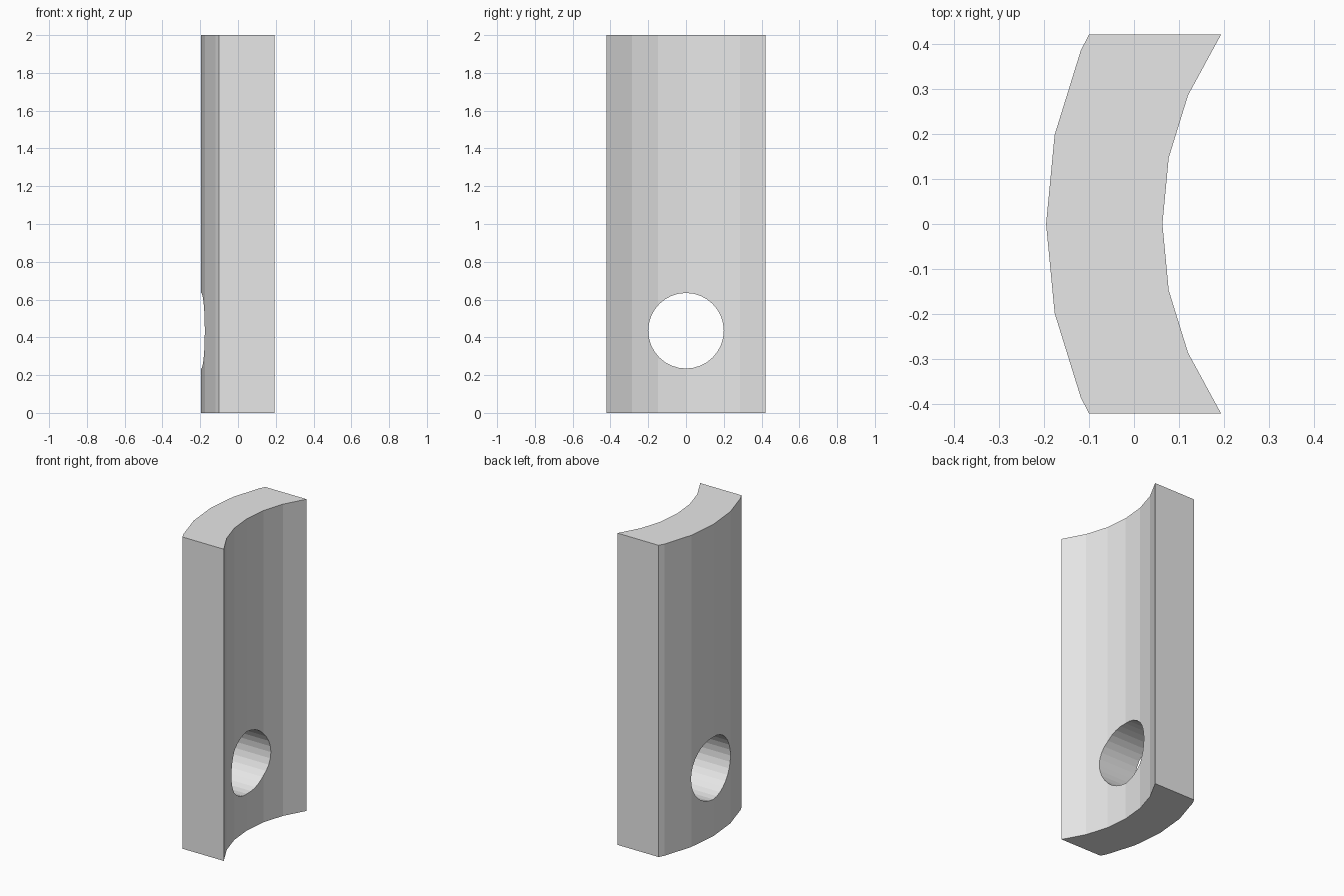
import bpy
import bmesh
import math
from mathutils import Matrix

HEIGHT = 2.0
HOLE_RADIUS = 0.2
HOLE_Z = 0.435

cube = bpy.data.objects.get("Cube")
if cube:
    bpy.data.objects.remove(cube, do_unlink=True)

# Plain grey material
grey = bpy.data.materials.new("light_grey")
grey.use_nodes = True
colour = (0.8, 0.8, 0.8, 1)
grey.diffuse_color = colour
grey.node_tree.nodes["Principled BSDF"].inputs["Base Color"].default_value = colour


def make_object(name, bm):
    bmesh.ops.recalc_face_normals(bm, faces=bm.faces)
    mesh = bpy.data.meshes.new(name)
    bm.to_mesh(mesh)
    bm.free()
    mesh.materials.append(grey)
    obj = bpy.data.objects.new(name, mesh)
    bpy.context.collection.objects.link(obj)
    return obj


def mirrored(half):
    """Extend a half arc, listed from the middle out, to both sides of y = 0."""
    return [(x, -y) for x, y in reversed(half[1:])] + half


# Curved slab: faceted outer and inner arcs, extruded upward
outer = mirrored([(-0.195, 0), (-0.176, 0.198), (-0.118, 0.385), (-0.1, 0.42)])
inner = mirrored([(0.063, 0), (0.077, 0.147), (0.12, 0.286), (0.193, 0.42)])
bm = bmesh.new()
base = bm.faces.new([bm.verts.new((x, y, 0)) for x, y in outer + inner[::-1]])
top = bmesh.ops.extrude_face_region(bm, geom=[base], use_keep_orig=True)
top_verts = [v for v in top["geom"] if isinstance(v, bmesh.types.BMVert)]
bmesh.ops.translate(bm, verts=top_verts, vec=(0, 0, HEIGHT))
slab = make_object("curved_slab", bm)

# Round hole through the slab along x
bm = bmesh.new()
placement = Matrix.Translation((0, 0, HOLE_Z)) @ Matrix.Rotation(math.pi / 2, 4, "Y")
bmesh.ops.create_cone(bm, cap_ends=True, segments=32, radius1=HOLE_RADIUS,
                      radius2=HOLE_RADIUS, depth=1, matrix=placement)
cutter = make_object("hole_cutter", bm)
cutter.hide_render = True

cut = slab.modifiers.new("round_hole", "BOOLEAN")
cut.operation = "DIFFERENCE"
cut.solver = "EXACT"
cut.object = cutter
bpy.context.view_layer.objects.active = slab
bpy.ops.object.modifier_apply(modifier=cut.name)
bpy.data.objects.remove(cutter, do_unlink=True)
